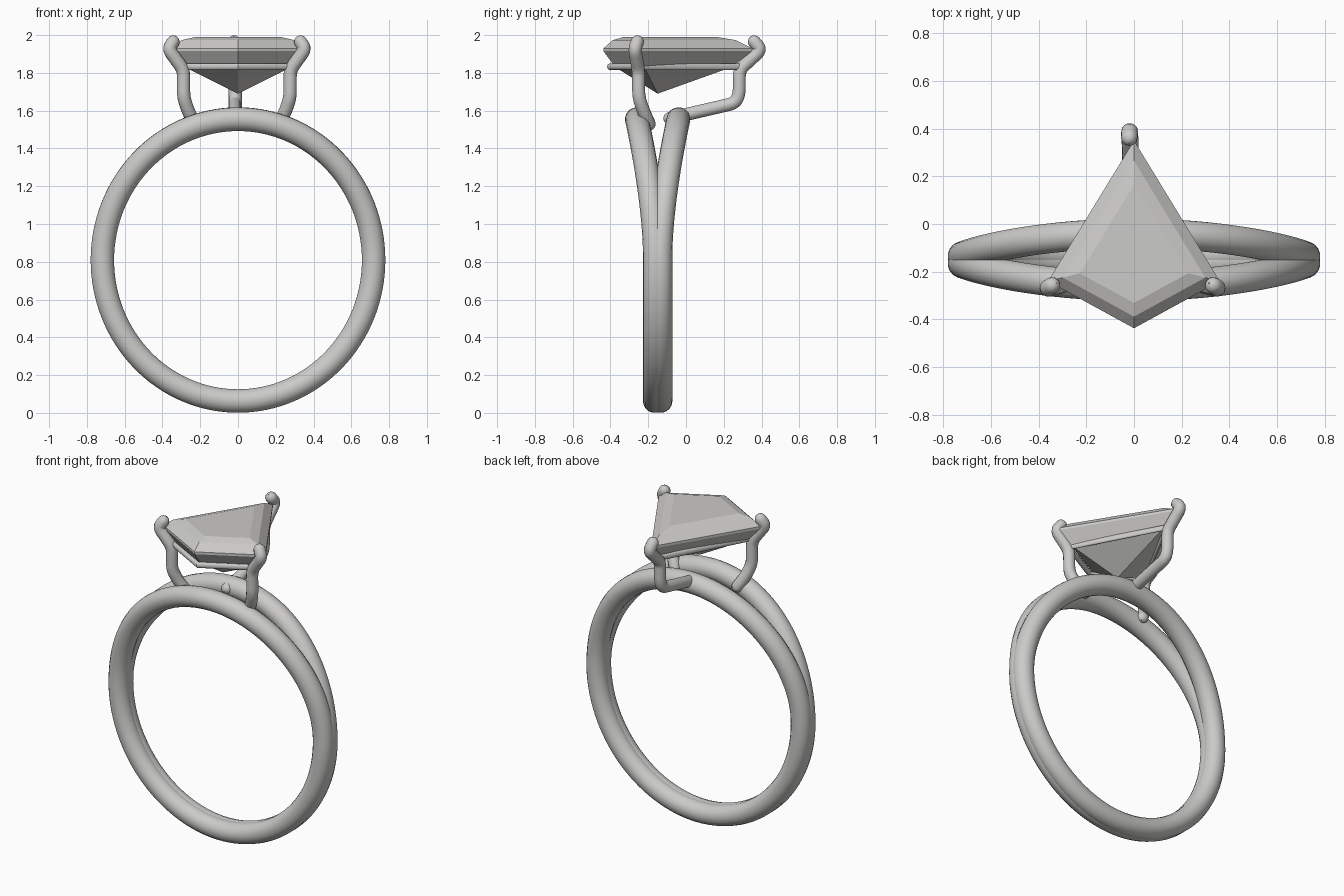
import bpy, bmesh, math
from mathutils import Vector

cube = bpy.data.objects.get("Cube")
if cube:
    bpy.data.objects.remove(cube, do_unlink=True)

# Single pale metal colour
metal = bpy.data.materials.new("pale grey")
metal.use_nodes = True
colour = (0.6, 0.595, 0.58, 1)
metal.diffuse_color = colour
metal.node_tree.nodes["Principled BSDF"].inputs["Base Color"].default_value = colour


def tube(name, points, radius, closed=False, angle=40, sides=5):
    """Sweep a round wire; points are (position, radius factor) pairs."""
    curve = bpy.data.curves.new(name, "CURVE")
    curve.dimensions = "3D"
    curve.bevel_depth = radius
    curve.bevel_resolution = sides
    spline = curve.splines.new("POLY")
    spline.points.add(len(points) - 1)
    for target, (pos, factor) in zip(spline.points, points):
        target.co = (*pos, 1)
        target.radius = factor
    spline.use_cyclic_u = closed
    obj = bpy.data.objects.new(name, curve)
    bpy.context.collection.objects.link(obj)
    bpy.ops.object.select_all(action="DESELECT")
    obj.select_set(True)
    bpy.context.view_layer.objects.active = obj
    bpy.ops.object.convert(target="MESH")
    obj = bpy.context.object
    obj.data.materials.clear()
    obj.data.materials.append(metal)
    bpy.ops.object.shade_smooth_by_angle(angle=math.radians(angle))
    return obj


def prong_path(corners, radius, bend=0.035):
    """Round the corners of a path and give it domed ends."""
    pts = [Vector(c) for c in corners]
    path = [pts[0]]
    for a, b, c in zip(pts, pts[1:], pts[2:]):
        start = b + (a - b).normalized() * min(bend, (a - b).length * 0.45)
        end = b + (c - b).normalized() * min(bend, (c - b).length * 0.45)
        for i in range(6):
            t = i / 5
            path.append(start.lerp(b, t).lerp(b.lerp(end, t), t))
    path.append(pts[-1])

    def dome(tip, inner):
        out = (tip - inner).normalized() * radius
        return [(tip + out * math.sin(math.radians(d)), math.cos(math.radians(d)))
                for d in (25, 50, 70, 87)]

    head = dome(path[0], path[1])[::-1]
    tail = dome(path[-1], path[-2])
    return head + [(p, 1) for p in path] + tail


# Split band: two strands that merge low down and part towards the top
MID_Y = -0.15
STEPS = 128
for name, side in (("front_band_strand", -1), ("back_band_strand", 1)):
    ring = []
    for i in range(STEPS):
        a = math.tau * i / STEPS
        z = 0.809 + 0.746 * math.sin(a)
        rise = max(0, (z - 0.85) / 0.705)
        spread = 0.015 + 0.095 * rise ** 1.6
        ring.append((Vector((0.718 * math.cos(a), MID_Y + side * spread, z)), 1))
    tube(name, ring, 0.063, closed=True, angle=60, sides=7)

# Kite-cut stone: scaled kite outlines stacked up from the bottom point
KITE = [(0, -0.287), (0.36, -0.09), (0, 0.5), (-0.36, -0.09)]
LAYERS = [(0.78, 1.83), (1, 1.915), (1, 1.93), (0.83, 1.973), (0.63, 1.99)]
bm = bmesh.new()
culet = bm.verts.new((0, MID_Y, 1.69))
loops = [[bm.verts.new((x * s, MID_Y + y * s, z)) for x, y in KITE] for s, z in LAYERS]
for i in range(4):
    j = (i + 1) % 4
    bm.faces.new((culet, loops[0][j], loops[0][i]))
    for low, high in zip(loops, loops[1:]):
        bm.faces.new((low[i], low[j], high[j], high[i]))
bm.faces.new(loops[-1])
bmesh.ops.recalc_face_normals(bm, faces=bm.faces)
mesh = bpy.data.meshes.new("kite_stone")
bm.to_mesh(mesh)
bm.free()
mesh.materials.append(metal)
bpy.context.collection.objects.link(bpy.data.objects.new("kite_stone", mesh))

# Thin gallery rail under the stone
rail = [(0, -0.4), (0.285, -0.245), (0, 0.29), (-0.285, -0.245)]
tube("gallery_rail", [(Vector((x, y, 1.833)), 1) for x, y in rail], 0.018, closed=True)

# Side prongs, mirrored about a slightly offset centre
PRONG = 0.035
side_prong = [(0.22, -0.195, 1.53), (0.255, -0.222, 1.59), (0.282, -0.25, 1.67),
              (0.282, -0.252, 1.815), (0.362, -0.272, 1.925), (0.338, -0.258, 1.964)]
for name, s in (("left_prong", 1), ("right_prong", -1)):
    corners = [(s * x - 0.006, y, z) for x, y, z in side_prong]
    tube(name, [(p, f) for p, f in prong_path(corners, PRONG)], PRONG)

# Back prong, reaching back from the rear strand
back_prong = [(-0.015, -0.085, 1.56), (-0.015, 0.26, 1.64), (-0.015, 0.282, 1.69),
              (-0.015, 0.282, 1.815), (-0.018, 0.398, 1.922), (-0.02, 0.362, 1.964)]
tube("back_prong", prong_path(back_prong, PRONG), PRONG)
